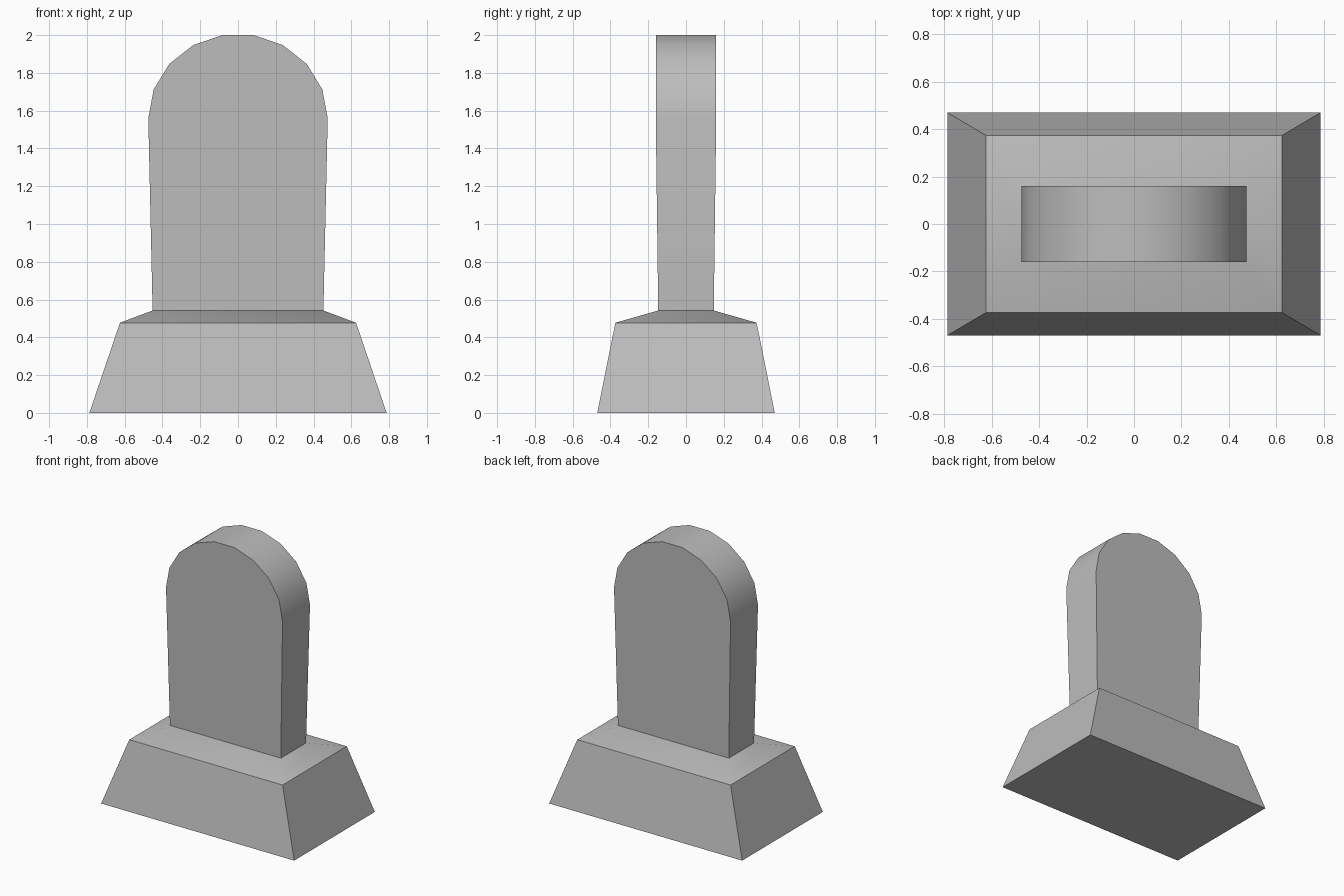
import bpy, bmesh
from math import sin, cos, radians

old = bpy.data.objects.get("Cube")
if old:
    bpy.data.objects.remove(old, do_unlink=True)

stone = bpy.data.materials.new("grey_stone")
stone.use_nodes = True
GREY = (0.51, 0.51, 0.51, 1)
stone.diffuse_color = GREY
bsdf = stone.node_tree.nodes["Principled BSDF"]
bsdf.inputs["Base Color"].default_value = GREY
bsdf.inputs["Roughness"].default_value = 0.9


def loft(name, rings):
    """Skin a closed solid through rings that have matching point counts."""
    bm = bmesh.new()
    loops = [[bm.verts.new(p) for p in ring] for ring in rings]
    bm.faces.new(loops[0])
    bm.faces.new(loops[-1])
    for a, b in zip(loops, loops[1:]):
        for i in range(len(a)):
            j = (i + 1) % len(a)
            bm.faces.new((a[i], a[j], b[j], b[i]))
    bmesh.ops.recalc_face_normals(bm, faces=bm.faces)
    mesh = bpy.data.meshes.new(name)
    bm.to_mesh(mesh)
    bm.free()
    mesh.materials.append(stone)
    obj = bpy.data.objects.new(name, mesh)
    bpy.context.collection.objects.link(obj)
    bpy.ops.object.select_all(action="DESELECT")
    obj.select_set(True)
    bpy.context.view_layer.objects.active = obj
    bpy.ops.object.shade_smooth_by_angle(angle=radians(30))


def rectangle(hx, hy, z):
    return [(-hx, -hy, z), (hx, -hy, z), (hx, hy, z), (-hx, hy, z)]


# Plinth with sloping sides and a shallow sloped top
loft("plinth", [rectangle(0.787, 0.47, 0),
                rectangle(0.625, 0.374, 0.477),
                rectangle(0.452, 0.147, 0.542)])

# Upright slab, slightly wider towards its nine-sided rounded top
SPRING, HALF_WIDTH, RISE = 1.56, 0.475, 0.447
outline = [(-0.452, 0.54, 0.147), (0.452, 0.54, 0.147)]
for step in range(10):
    a = radians(20 * step)
    outline.append((HALF_WIDTH * cos(a), SPRING + RISE * sin(a), 0.16))
loft("upright_slab", [[(x, side * y, z) for x, z, y in outline] for side in (-1, 1)])
